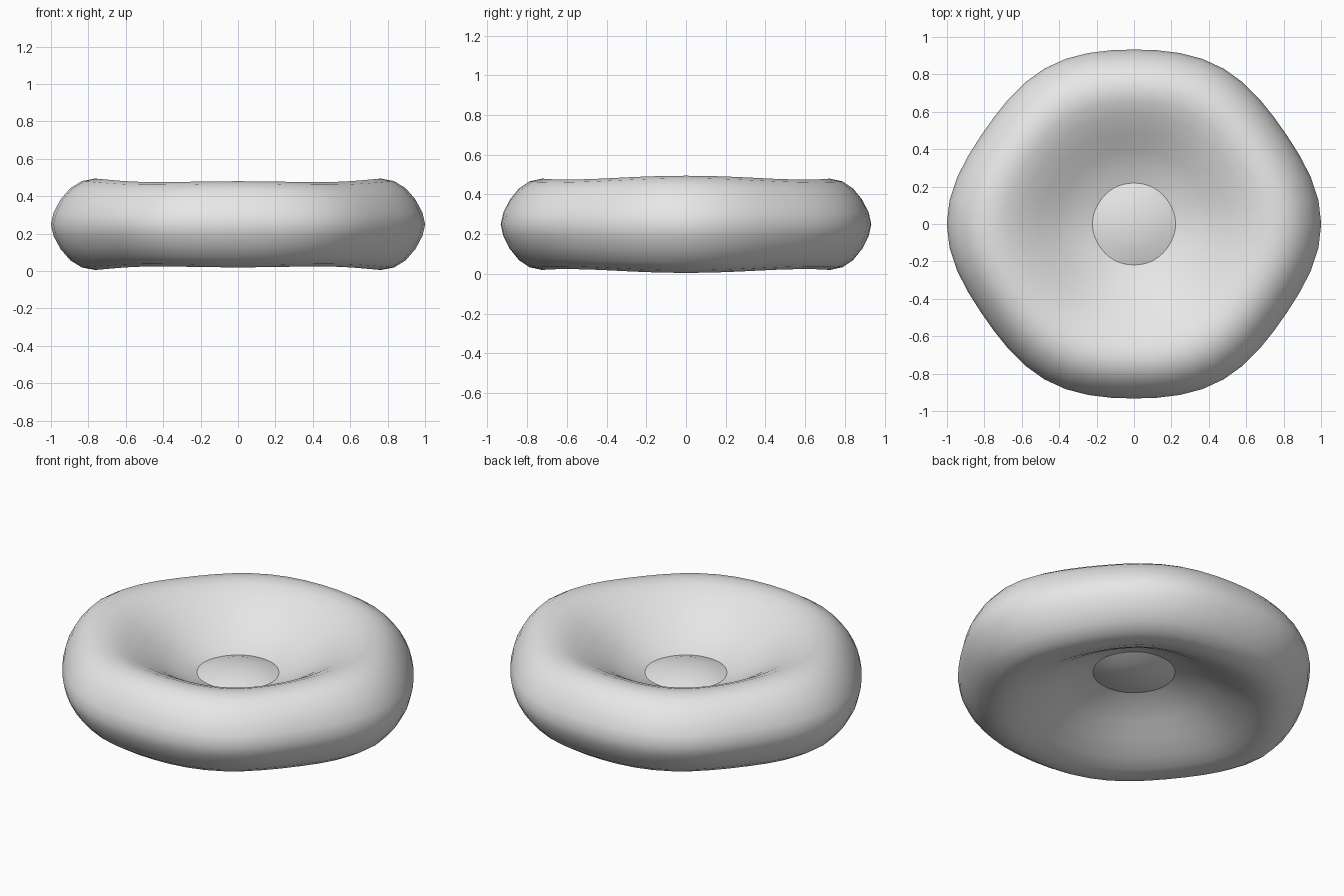
import bpy, bmesh
from math import cos, sin, tau

cube = bpy.data.objects.get("Cube")
if cube:
    bpy.data.objects.remove(cube, do_unlink=True)

SEGMENTS = 48
MID_Z = 0.25
MEAN_R = 0.957

# Half cross-section, centre to rim: radius fraction, height above mid plane.
# The dimples cross the mid plane, so the two skins pass through each other.
UPPER = [(0.08, -0.036), (0.16, -0.022), (0.23, 0.0), (0.32, 0.028),
         (0.42, 0.078), (0.52, 0.138), (0.62, 0.19), (0.7, 0.221),
         (0.77, 0.232), (0.84, 0.218), (0.9, 0.181), (0.95, 0.124),
         (0.985, 0.06)]
PROFILE = UPPER + [(1.0, 0.0)] + [(f, -h) for f, h in reversed(UPPER)]
CENTRE_DIP = -0.04


def ring_point(f, h, a):
    """Point on the uneven, slightly six-sided disc."""
    wobble = 0.018 * cos(2 * a) + 0.01 * cos(4 * a) + 0.016 * cos(6 * a)
    r = f * (MEAN_R + wobble * f)
    lift = 1 + (0.04 * cos(2 * a) + 0.03 * cos(4 * a)) * f
    return r * cos(a), r * sin(a), MID_Z + h * lift


# Biconcave body
bm = bmesh.new()
rings = [[bm.verts.new(ring_point(f, h, tau * i / SEGMENTS)) for i in range(SEGMENTS)]
         for f, h in PROFILE]
top = bm.verts.new((0, 0, MID_Z + CENTRE_DIP))
bottom = bm.verts.new((0, 0, MID_Z - CENTRE_DIP))
for i in range(SEGMENTS):
    j = (i + 1) % SEGMENTS
    bm.faces.new((top, rings[0][i], rings[0][j]))
    bm.faces.new((bottom, rings[-1][j], rings[-1][i]))
    for a, b in zip(rings, rings[1:]):
        bm.faces.new((a[i], b[i], b[j], a[j]))
for face in bm.faces:
    face.smooth = True
mesh = bpy.data.meshes.new("biconcave_disc")
bm.to_mesh(mesh)
bm.free()

body = bpy.data.objects.new("biconcave_disc", mesh)
bpy.context.collection.objects.link(body)

# Plain grey surface
grey = bpy.data.materials.new("light_grey")
grey.use_nodes = True
colour = (0.8, 0.8, 0.8, 1)
grey.diffuse_color = colour
grey.node_tree.nodes["Principled BSDF"].inputs["Base Color"].default_value = colour
mesh.materials.append(grey)
